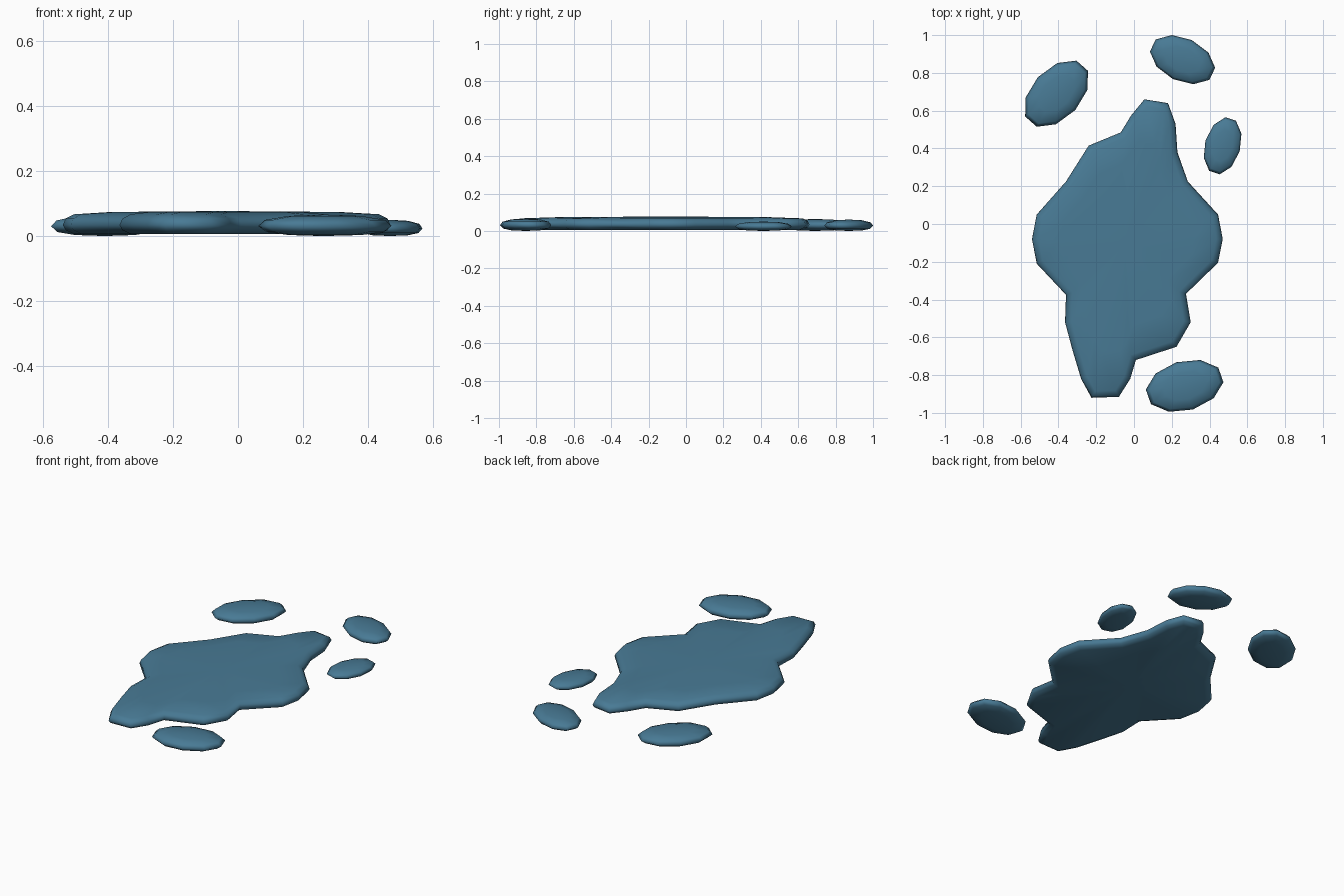
import bpy, bmesh, math
from mathutils import Vector

if "Cube" in bpy.data.objects:
    bpy.data.objects.remove(bpy.data.objects["Cube"])

mat = bpy.data.materials.new("water blue")
mat.diffuse_color = (0.065, 0.195, 0.300, 1)
mat.use_nodes = True
mat.node_tree.nodes["Principled BSDF"].inputs["Base Color"].default_value = mat.diffuse_color


def loft(name, rings, low, high):
    """Skin a stack of closed rings, capped by fans to a low and a high point."""
    bm = bmesh.new()
    loops = [[bm.verts.new(p) for p in ring] for ring in rings]
    n = len(loops[0])
    for a, b in zip(loops, loops[1:]):
        for i in range(n):
            j = (i + 1) % n
            bm.faces.new((a[i], a[j], b[j], b[i]))
    for loop, tip in ((loops[0], low), (loops[-1], high)):
        t = bm.verts.new(tip)
        for i in range(n):
            bm.faces.new((loop[i], loop[(i + 1) % n], t))
    bmesh.ops.recalc_face_normals(bm, faces=bm.faces)
    for f in bm.faces:
        f.smooth = True
    me = bpy.data.meshes.new(name)
    bm.to_mesh(me)
    bm.free()
    me.materials.append(mat)
    ob = bpy.data.objects.new(name, me)
    bpy.context.collection.objects.link(ob)
    return ob


def inset(pts, d):
    """Offset a clockwise outline inwards by d."""
    out = []
    for i, p in enumerate(pts):
        a = (p - pts[i - 1]).normalized()
        b = (pts[(i + 1) % len(pts)] - p).normalized()
        na, nb = Vector((a.y, -a.x)), Vector((b.y, -b.x))
        m = (na + nb).normalized()
        out.append(p + m * d / max(m.dot(na), 0.6))
    return out


# Main puddle: irregular outline with rounded rim and nearly flat top
outline = [Vector(p) for p in (
    (.055, .66), (.18, .64), (.22, .53), (.23, .38), (.285, .225), (.445, .05),
    (.47, -.08), (.445, -.205), (.275, -.37), (.30, -.52), (.225, -.65),
    (.01, -.72), (-.02, -.82), (-.08, -.915), (-.225, -.92), (-.28, -.82),
    (-.325, -.67), (-.365, -.52), (-.36, -.375), (-.515, -.21), (-.54, -.08),
    (-.515, .05), (-.36, .225), (-.24, .415), (-.07, .485), (-.015, .575))]
mid = Vector((-.05, -.1))
rings = [[(p.x, p.y, z) for p in inset(outline, d)]
         for d, z in ((.035, .006), (.009, .018), (0, .034), (.009, .054), (.034, .067))]
rings.append([(*(mid + (p - mid) * .7), .074) for p in outline])
loft("main_puddle", rings, (*mid, .006), (*mid, .077))

# Droplets: flattened ten-sided ellipses given by centre and two half-axes
profile = ((.55, .003), (.88, .012), (1, .03), (.9, .048), (.55, .060))
drops = (
    ("droplet_back_left", (-.41, .69), (.105, .175), (.138, -.035), 1.0),
    ("droplet_back", (.257, .87), (-.057, .13), (.163, -.003), .95),
    ("droplet_right", (.469, .414), (.015, .151), (.100, .018), .78),
    ("droplet_front", (.268, -.857), (.083, .137), (.189, -.024), 1.03))
for name, c, u, v, h in drops:
    c, u, v = Vector(c), Vector(u), Vector(v)
    angles = [math.tau * k / 10 for k in range(10)]
    rings = [[(*(c + s * (u * math.cos(t) + v * math.sin(t))), z * h) for t in angles]
             for s, z in profile]
    loft(name, rings, (*c, 0), (*c, .064 * h))
